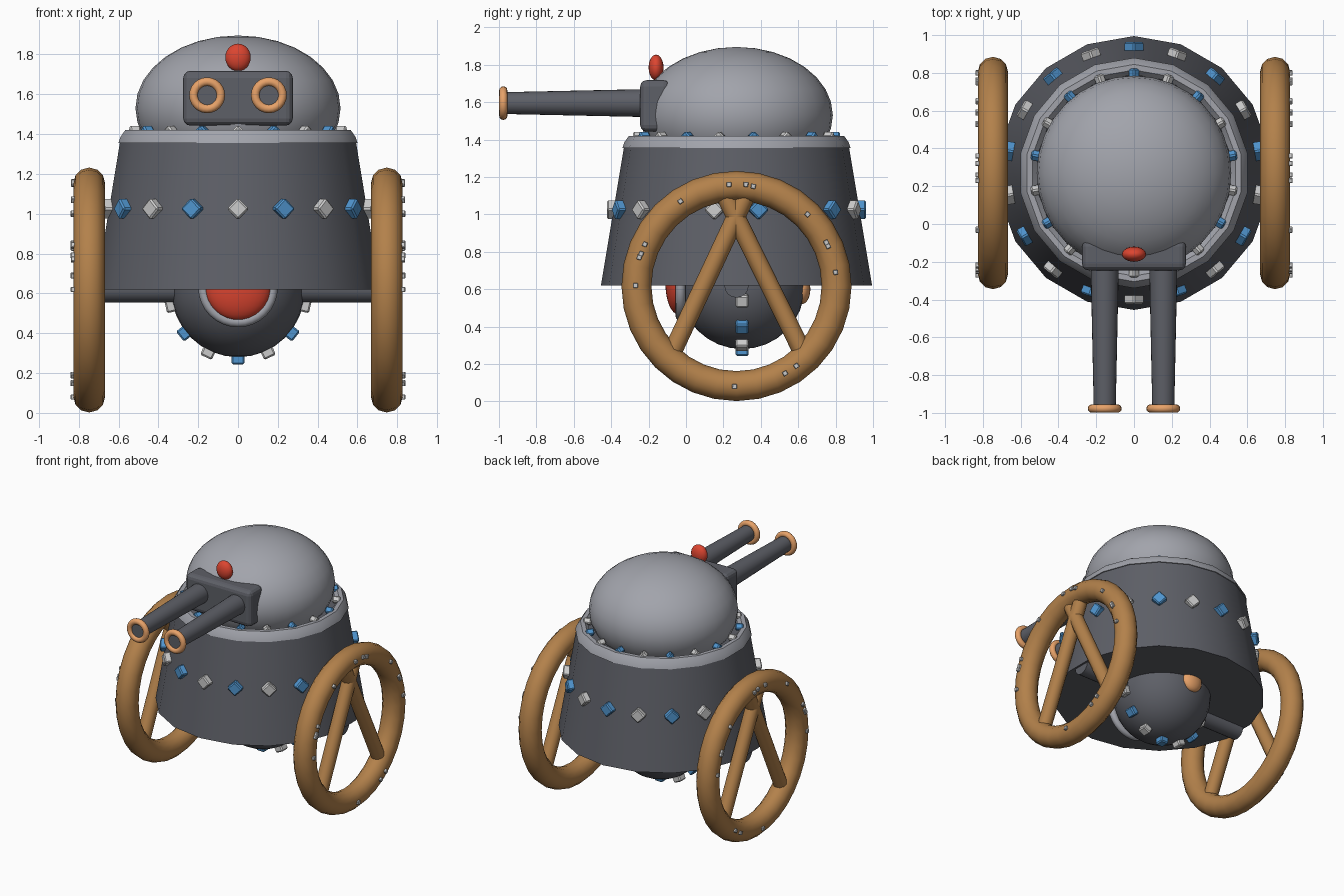
import bpy, math
from mathutils import Vector, Matrix

if "Cube" in bpy.data.objects:
    bpy.data.objects.remove(bpy.data.objects["Cube"])

CY = 0.27      # y of the turret and wheel axis


def mat(name, rgb):
    m = bpy.data.materials.new(name)
    m.diffuse_color = (*rgb, 1)
    m.use_nodes = True
    m.node_tree.nodes["Principled BSDF"].inputs["Base Color"].default_value = m.diffuse_color
    return m


DARK = mat("dark_metal", (0.11, 0.115, 0.135))
LIGHT = mat("light_metal", (0.36, 0.37, 0.41))
RED = mat("red", (0.72, 0.06, 0.03))
BLUE = mat("blue", (0.08, 0.30, 0.62))
WHITE = mat("white", (0.72, 0.72, 0.71))
WOOD = mat("wood", (0.45, 0.22, 0.07))
COPPER = mat("copper", (0.80, 0.36, 0.14))


def finish(name, m, angle=40):
    o = bpy.context.object
    o.name = name
    o.data.materials.append(m)
    bpy.ops.object.transform_apply(location=False, rotation=True, scale=True)
    bpy.ops.object.shade_smooth_by_angle(angle=math.radians(angle))
    return o


def ball(name, loc, scale, m, seg=32, rings=16):
    bpy.ops.mesh.primitive_uv_sphere_add(segments=seg, ring_count=rings, location=loc)
    bpy.context.object.scale = scale
    return finish(name, m)


def rod(name, a, b, r1, r2, m, seg=16):
    a, b = Vector(a), Vector(b)
    d = b - a
    bpy.ops.mesh.primitive_cone_add(vertices=seg, radius1=r1, radius2=r2, depth=d.length,
                                    location=(a + b) / 2,
                                    rotation=d.to_track_quat('Z', 'Y').to_euler())
    return finish(name, m)


def ring(name, loc, rot, major, minor, m, seg=32, tube=12):
    bpy.ops.mesh.primitive_torus_add(location=loc, rotation=rot, major_radius=major,
                                     minor_radius=minor, major_segments=seg, minor_segments=tube)
    return finish(name, m, 60)


def box(name, matrix, size, m, bevel, segs=1):
    bpy.ops.mesh.primitive_cube_add(size=1)
    o = bpy.context.object
    o.data.transform(matrix @ Matrix.Diagonal((*size, 1)))
    o.name = name
    o.data.materials.append(m)
    b = o.modifiers.new("bevel", 'BEVEL')
    b.width, b.segments = bevel, segs
    return o


def lathe(name, profile, m, seg=18):
    verts, faces, n = [], [], len(profile)
    for i in range(seg):
        a = 2 * math.pi * i / seg + math.pi / 2
        verts += [(r * math.cos(a), r * math.sin(a) + CY, z) for r, z in profile]
    for i in range(seg):
        j = (i + 1) % seg
        for k in range(n):
            l = (k + 1) % n
            faces.append((i * n + k, j * n + k, j * n + l, i * n + l))
    me = bpy.data.meshes.new(name)
    me.from_pydata(verts, [], faces)
    o = bpy.data.objects.new(name, me)
    bpy.context.collection.objects.link(o)
    bpy.ops.object.select_all(action='DESELECT')
    o.select_set(True)
    bpy.context.view_layer.objects.active = o
    return finish(name, m, 35)


# Tapered hull, rim and dome
lathe("hull", [(0.001, 0.62), (0.725, 0.62), (0.705, 0.74), (0.60, 1.37), (0.001, 1.37)], DARK)
lathe("hull_rim", [(0.55, 1.355), (0.61, 1.355), (0.60, 1.385), (0.575, 1.42),
                   (0.545, 1.42), (0.52, 1.39)], LIGHT)
ball("dome", (0, CY, 1.53), (0.515, 0.515, 0.365), LIGHT)

# Diamond studs around the hull and on the rim
for i in range(18):
    m = BLUE if i % 2 else WHITE
    turn = Matrix.Rotation(math.radians(20 * i), 4, 'Z')
    tilt = Matrix.Rotation(math.radians(45), 4, 'Y')
    for part, r, z, s in (("hull_stud", 0.665, 1.025, 0.078), ("rim_stud", 0.525, 1.415, 0.045)):
        place = Matrix.Translation((0, CY, z)) @ turn @ Matrix.Translation((0, -r, 0)) @ tilt
        box(part, place, (s, 0.055, s), m, 0.008)

# Gun mount, beacon and twin barrels
box("gun_mount", Matrix.Translation((0, -0.165, 1.58)), (0.55, 0.16, 0.275), DARK, 0.035, 3)
ball("beacon", (0, -0.16, 1.785), (0.064, 0.04, 0.069), RED, 20, 12)
for x in (-0.155, 0.155):
    rod("gun_barrel", (x, -0.15, 1.595), (x, -0.985, 1.595), 0.076, 0.058, DARK, 24)
    ring("muzzle_ring", (x, -0.977, 1.595), (math.pi / 2, 0, 0), 0.068, 0.022, COPPER, 24)

# Belly ball with lens, rear cap and axle
ball("belly_ball", (0, 0.30, 0.615), (0.335, 0.335, 0.335), DARK)
ball("lens", (0, -0.04, 0.63), (0.165, 0.07, 0.165), RED)
ring("lens_ring", (0, -0.03, 0.63), (math.pi / 2, 0, 0), 0.174, 0.026, LIGHT)
ball("rear_cap", (0, 0.62, 0.60), (0.08, 0.045, 0.08), COPPER, 20, 12)
rod("axle", (-0.70, CY, 0.62), (0.70, CY, 0.62), 0.065, 0.065, DARK)

# Studs under the belly ball
for i in range(-3, 4):
    a = 2 * math.pi / 14 * i
    place = Matrix.Translation((0, 0.30, 0.615)) @ Matrix.Rotation(-a, 4, 'Y') \
        @ Matrix.Translation((0, 0, -0.345))
    box("belly_stud", place, (0.065, 0.07, 0.055), WHITE if i % 2 else BLUE, 0.008)

# Wheels with V spokes and small rivets, one per side
WZ = 0.617
RIVETS = [(0.23, 1.16), (0.32, 1.16), (0.36, 1.15), (-0.03, 1.07), (0.65, 1.0),
          (-0.22, 0.84), (-0.24, 0.79), (-0.25, 0.77), (0.75, 0.85), (0.76, 0.83),
          (0.80, 0.69), (-0.27, 0.62), (0.26, 0.08), (0.53, 0.15), (0.59, 0.19)]
for side in (-1, 1):
    x = side * 0.747
    ring("wheel_rim", (x, CY, WZ), (0, math.pi / 2, 0), 0.535, 0.08, WOOD, 32, 12)
    rod("wheel_spoke", (x, 0.32, 1.10), (x, -0.07, 0.27), 0.05, 0.05, WOOD, 12)
    rod("wheel_spoke", (x, 0.21, 1.10), (x, 0.62, 0.27), 0.05, 0.05, WOOD, 12)
    for y, z in RIVETS:
        off = math.hypot(y - CY, z - WZ) - 0.535
        out = math.sqrt(max(0.08 ** 2 - off ** 2, 0))
        a = math.atan2(z - WZ, y - CY)
        place = Matrix.Translation((x + side * out, y, z)) @ Matrix.Rotation(a, 4, 'X')
        box("wheel_rivet", place, (0.026, 0.026, 0.026), WHITE, 0.003)
